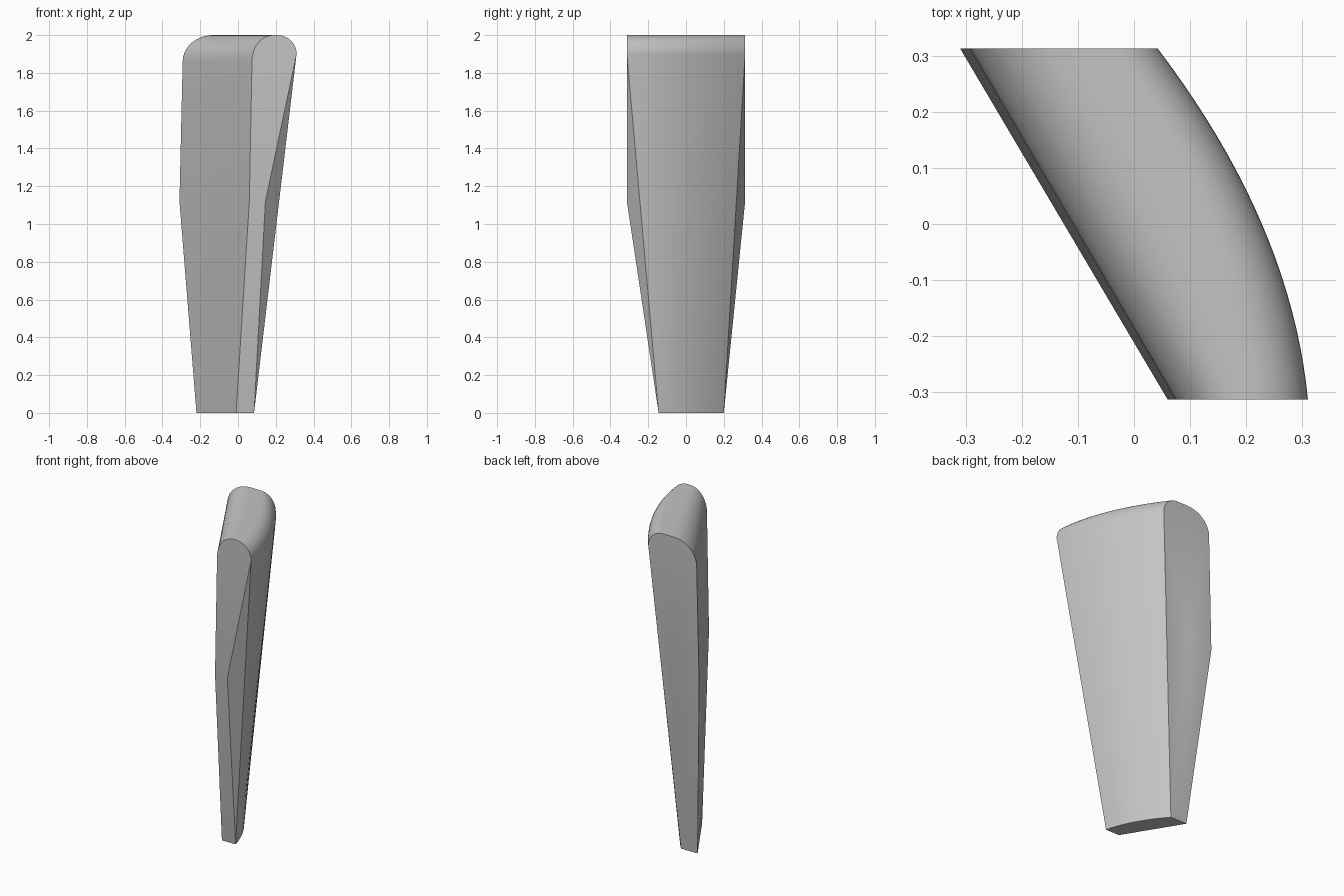
import bpy, bmesh, math
from mathutils import Vector

cube = bpy.data.objects.get("Cube")
if cube:
    bpy.data.objects.remove(cube, do_unlink=True)

grey = bpy.data.materials.new("plain grey")
grey.use_nodes = True
colour = (0.55, 0.55, 0.55, 1)
grey.diffuse_color = colour
grey.node_tree.nodes["Principled BSDF"].inputs["Base Color"].default_value = colour

STATIONS, ARC = 20, 10


def rail(back, front, t, bulge=0.0):
    """Point on a rail from back (t=0) to front (t=1), bowed out along x."""
    p = Vector(back).lerp(Vector(front), t)
    p.x += 4 * t * (1 - t) * bulge
    return p


def section(t):
    """Foot, flat side, rounded top and foot again, at one station."""
    foot_in = rail((-0.22, 0.20, 0), (-0.01, -0.145, 0), t)
    bend = rail((-0.31, 0.313, 1.12), (0.06, -0.313, 1.12), t)
    left = rail((-0.293, 0.313, 1.86), (0.074, -0.313, 1.86), t)
    right = rail((0.042, 0.313, 1.90), (0.31, -0.313, 1.90), t, 0.052)
    foot_out = rail((-0.105, 0.20, 0), (0.085, -0.145, 0), t, 0.027)
    wide_l = 0.48 * (right.x - left.x)
    wide_r = 0.10
    pts = [foot_in, bend, left]
    for i in range(1, ARC + 1):
        a = math.pi / 2 * i / ARC
        pts.append(Vector((left.x + wide_l * (1 - math.cos(a)), left.y,
                           left.z + (2 - left.z) * math.sin(a))))
    for i in range(ARC):
        a = math.pi / 2 * (1 - i / ARC)
        pts.append(Vector((right.x - wide_r * (1 - math.cos(a)), right.y,
                           right.z + (2 - right.z) * math.sin(a))))
    return pts + [right, foot_out]


# Loft the sections from back to front, with the foot closed underneath
bm = bmesh.new()
rings = [[bm.verts.new(p) for p in section(i / STATIONS)]
         for i in range(STATIONS + 1)]
for a, b in zip(rings, rings[1:]):
    for i in range(len(a)):
        j = (i + 1) % len(a)
        bm.faces.new((a[i], a[j], b[j], b[i]))

# Ends: upright upper face, sloping lower face and a chamfer triangle
for ring, x in ((rings[0], -0.15), (rings[-1], 0.145)):
    notch = bm.verts.new((x, ring[1].co.y, 1.12))
    bm.faces.new(ring[1:-1] + [notch])
    bm.faces.new((ring[0], ring[1], notch, ring[-1]))
    bm.faces.new((ring[-2], notch, ring[-1]))
bmesh.ops.recalc_face_normals(bm, faces=bm.faces[:])

mesh = bpy.data.meshes.new("tapered_leg")
bm.to_mesh(mesh)
bm.free()
mesh.materials.append(grey)
leg = bpy.data.objects.new("tapered_leg", mesh)
bpy.context.collection.objects.link(leg)

# Smooth shading with crisp edges
bpy.ops.object.select_all(action="DESELECT")
leg.select_set(True)
bpy.context.view_layer.objects.active = leg
bpy.ops.object.shade_smooth_by_angle(angle=math.radians(30))
